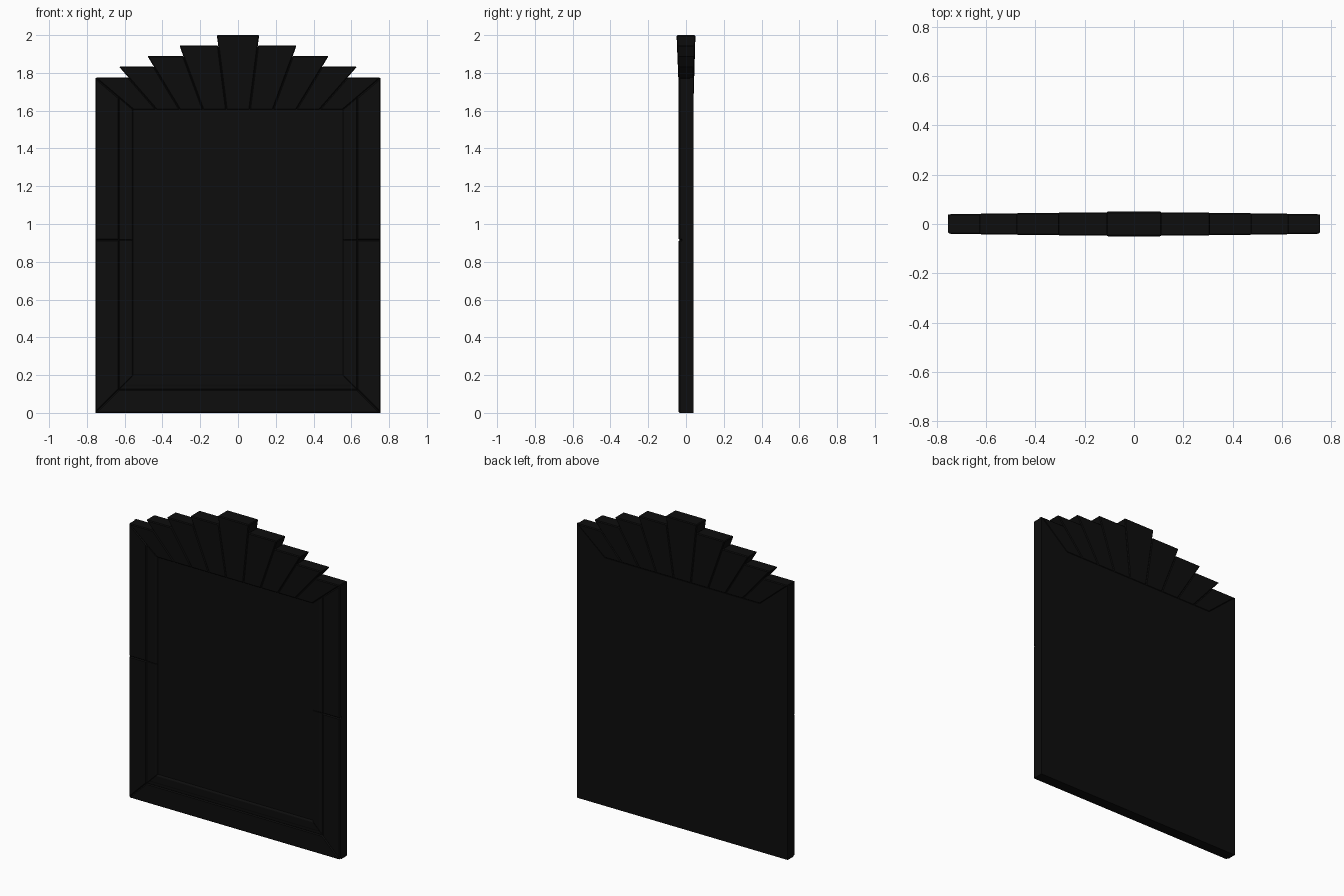
import bpy, bmesh

if "Cube" in bpy.data.objects:
    bpy.data.objects.remove(bpy.data.objects["Cube"])

W, TOP, H = 0.755, 1.775, 2.0      # half width, shoulder height, full height
IN_X, IN_B, IN_T = 0.555, 0.21, 1.605
Y = 0.0385                         # half depth of the frame
SPLIT = 0.915

black = bpy.data.materials.new("black_lacquer")
black.diffuse_color = (0.004, 0.004, 0.004, 1)
black.use_nodes = True
black.node_tree.nodes["Principled BSDF"].inputs["Base Color"].default_value = black.diffuse_color


def loft(name, a, b, bevel=0.006):
    """Solid between two matching end loops."""
    bm = bmesh.new()
    va = [bm.verts.new(p) for p in a]
    vb = [bm.verts.new(p) for p in b]
    n = len(a)
    bm.faces.new(va)
    bm.faces.new(vb[::-1])
    for i in range(n):
        j = (i + 1) % n
        bm.faces.new((va[j], va[i], vb[i], vb[j]))
    bmesh.ops.recalc_face_normals(bm, faces=bm.faces[:])
    me = bpy.data.meshes.new(name)
    bm.to_mesh(me)
    bm.free()
    me.materials.append(black)
    ob = bpy.data.objects.new(name, me)
    bpy.context.collection.objects.link(ob)
    if bevel:
        m = ob.modifiers.new("bevel", 'BEVEL')
        m.width, m.segments = bevel, 1
        m.limit_method, m.angle_limit = 'ANGLE', 0.6
    return ob


def box(name, x, y0, y1, z0, z1):
    loop = [(-x, z0), (x, z0), (x, z1), (-x, z1)]
    return loft(name, [(u, y0, v) for u, v in loop],
                [(u, y1, v) for u, v in loop], 0)


# Frame mouldings: (inset from outer edge, y), mitred at the corners
outer = [(0, 0.03), (0, -Y), (0.125, -Y), (0.125, 0.03)]
inner = [(0.125, 0.03), (0.125, -0.033), (0.14, -0.033), (0.15, -0.035),
         (0.192, -0.035), (0.2, -0.025), (0.2, 0.03)]
k = (TOP - IN_T) / (W - IN_X)
for label, prof, bev in (("outer", outer, 0.006), ("inner", inner, 0.002)):
    loft("bottom_rail_" + label,
         [(-(W - d), y, d) for d, y in prof],
         [(W - d, y, d) for d, y in prof], bev)
    for side, s in (("left", -1), ("right", 1)):
        loft(f"{side}_lower_stile_{label}",
             [(s * (W - d), y, d) for d, y in prof],
             [(s * (W - d), y, SPLIT) for d, y in prof], bev)
        loft(f"{side}_upper_stile_{label}",
             [(s * (W - d), y, SPLIT) for d, y in prof],
             [(s * (W - d), y, TOP - k * d) for d, y in prof], bev)

# Backing board and mirror panel
box("backing_board", W, -0.02, Y, 0, IN_T)
box("mirror_panel", IN_X + 0.01, -0.025, 0, IN_B - 0.02, IN_T + 0.01)
for side, s in (("left", -1), ("right", 1)):
    shape = [(W, IN_T), (W, TOP), (IN_X, IN_T)]
    loft(side + "_back_corner", [(s * x, 0.02, z) for x, z in shape],
         [(s * x, Y, z) for x, z in shape], 0)

# Stepped fan crest: tapering blades that thicken toward the top
tops_x = [0.112, 0.31, 0.48, 0.63, W]
tops_z = [H, 1.945, 1.89, 1.833, TOP]
base_x = [IN_X * (2 * i + 1) / 9 for i in range(5)]


def edge_x(i, z):
    return base_x[i] + (tops_x[i] - base_x[i]) * (z - IN_T) / (tops_z[i] - IN_T)


def depth(z):
    return 0.034 + 0.016 * (z - IN_T) / (H - IN_T)


def blade(name, x0, x1, b0, b1, z):
    t, b = depth(z), depth(IN_T)
    loft(name,
         [(b0, -b, IN_T), (b1, -b, IN_T), (b1, b + 0.0045, IN_T), (b0, b + 0.0045, IN_T)],
         [(x0, -t, z), (x1, -t, z), (x1, t, z), (x0, t, z)], 0.005)


blade("fan_blade_center", -tops_x[0], tops_x[0], -base_x[0], base_x[0], H)
for i in range(1, 5):
    z = tops_z[i]
    for side, s in (("left", -1), ("right", 1)):
        blade(f"{side}_fan_blade_{i}", s * edge_x(i - 1, z), s * tops_x[i],
              s * base_x[i - 1], s * base_x[i], z)
